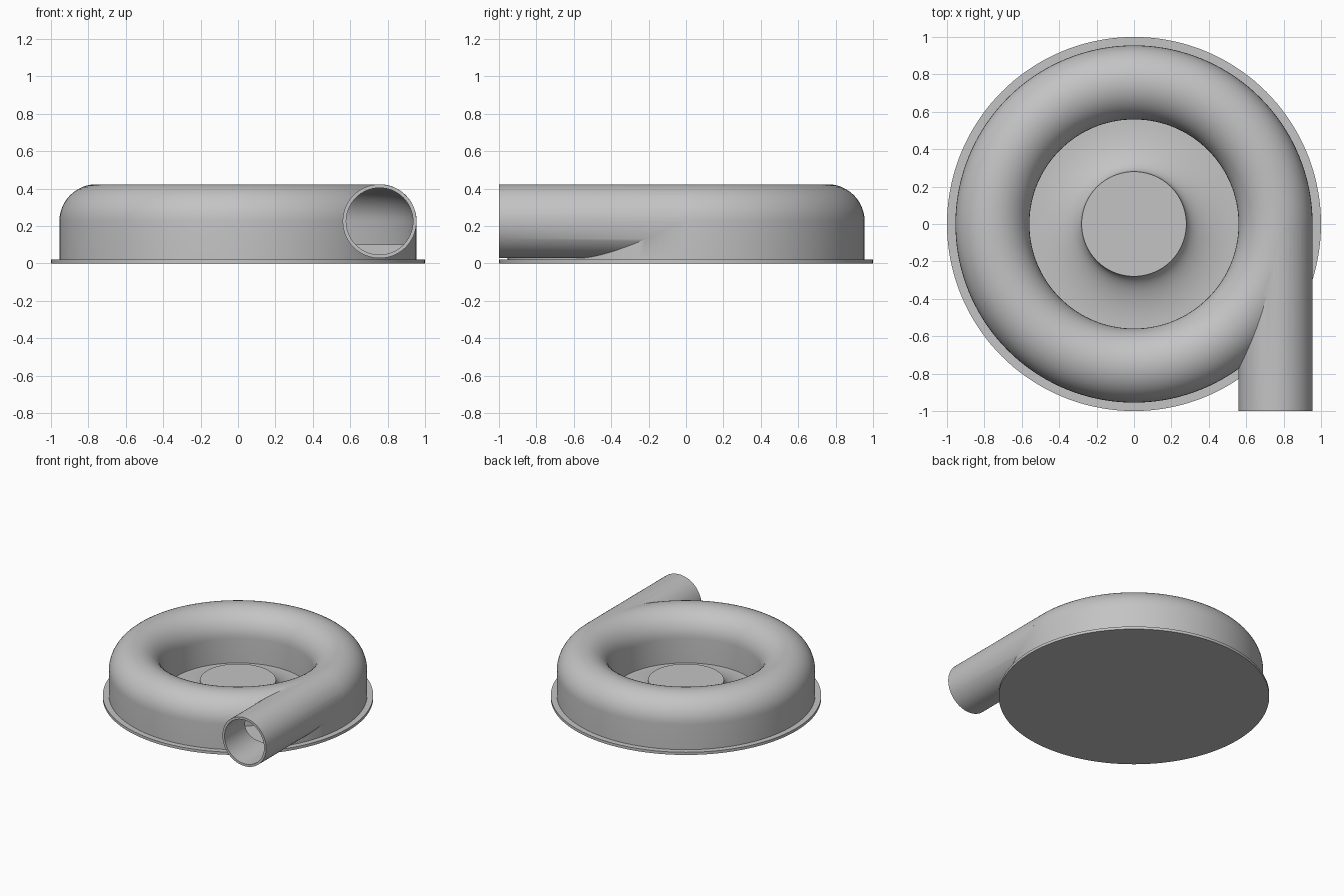
import bpy, bmesh, math
from math import sin, cos, pi
from mathutils import Matrix

cube = bpy.data.objects.get("Cube")
if cube:
    bpy.data.objects.remove(cube, do_unlink=True)

grey = bpy.data.materials.new("light_grey_metal")
grey.use_nodes = True
grey.diffuse_color = (0.55, 0.55, 0.55, 1)
grey.node_tree.nodes["Principled BSDF"].inputs["Base Color"].default_value = (0.55, 0.55, 0.55, 1)

FLOOR = 0.022       # top of the base plate
TUBE_R = 0.757      # radius of the ring's centre line
TUBE_Z = 0.225      # height of the ring's centre line
OUTER, BORE = 0.198, 0.179


def finish(name, bm):
    bmesh.ops.recalc_face_normals(bm, faces=bm.faces)
    mesh = bpy.data.meshes.new(name)
    bm.to_mesh(mesh)
    bm.free()
    mesh.materials.append(grey)
    obj = bpy.data.objects.new(name, mesh)
    bpy.context.collection.objects.link(obj)
    return obj


def revolve(name, profile, closed, steps=144):
    """Spin an (r, z) profile about the z axis."""
    bm = bmesh.new()
    verts = [bm.verts.new((r, 0, z)) for r, z in profile]
    edges = [bm.edges.new(pair) for pair in zip(verts, verts[1:])]
    if closed:
        edges.append(bm.edges.new((verts[-1], verts[0])))
    bmesh.ops.spin(bm, geom=verts + edges, cent=(0, 0, 0), axis=(0, 0, 1),
                   angle=2 * pi, steps=steps, use_merge=True)
    bmesh.ops.remove_doubles(bm, verts=bm.verts, dist=1e-5)
    return finish(name, bm)


def cylinder(name, radius, y0, y1):
    """Cylinder along y on the outlet axis."""
    bm = bmesh.new()
    place = Matrix.Translation((TUBE_R, (y0 + y1) / 2, TUBE_Z)) @ Matrix.Rotation(pi / 2, 4, 'X')
    bmesh.ops.create_cone(bm, cap_ends=True, segments=64, radius1=radius,
                          radius2=radius, depth=y1 - y0, matrix=place)
    return finish(name, bm)


def arch(radius, bottom, n=24):
    """Section with a round top and straight sides."""
    top = [(TUBE_R + radius * cos(pi * i / n), TUBE_Z + radius * sin(pi * i / n))
           for i in range(n + 1)]
    return [(TUBE_R + radius, bottom)] + top + [(TUBE_R - radius, bottom)]


def boolean(target, cutter, operation):
    mod = target.modifiers.new(operation, 'BOOLEAN')
    mod.operation, mod.object, mod.solver = operation, cutter, 'EXACT'
    bpy.context.view_layer.objects.active = target
    bpy.ops.object.modifier_apply(modifier=mod.name)
    bpy.data.objects.remove(cutter, do_unlink=True)


# Flat base plate
base = revolve("base_plate", [(0, 0), (1, 0), (1, FLOOR), (0, FLOOR)], False)

# Ring casing joined with the tangent outlet pipe, then hollowed
casing = revolve("ring_casing", arch(OUTER, FLOOR - 0.003), True)
boolean(casing, cylinder("outlet_pipe", OUTER - 0.0005, -1, -0.02), 'UNION')
boolean(casing, revolve("ring_cavity", arch(BORE, FLOOR + 0.015), True), 'DIFFERENCE')
boolean(casing, cylinder("outlet_bore", BORE - 0.0005, -1.1, -0.025), 'DIFFERENCE')

# Centre hub flaring down to the floor
flare = [(0.56 - 0.28 * cos(pi / 2 * i / 20), 0.147 - 0.123 * sin(pi / 2 * i / 20))
         for i in range(21)]
hub = revolve("centre_hub", [(0, 0.147)] + flare, False)

# Low sill inside the outlet
bm = bmesh.new()
bmesh.ops.create_cube(bm, size=1, matrix=Matrix.Translation((TUBE_R, -0.03, 0.065))
                      @ Matrix.Diagonal((0.34, 0.02, 0.07, 1)))
finish("outlet_sill", bm)

for obj in (base, casing, hub):
    bpy.ops.object.select_all(action='DESELECT')
    obj.select_set(True)
    bpy.context.view_layer.objects.active = obj
    bpy.ops.object.shade_smooth_by_angle(angle=math.radians(30))
